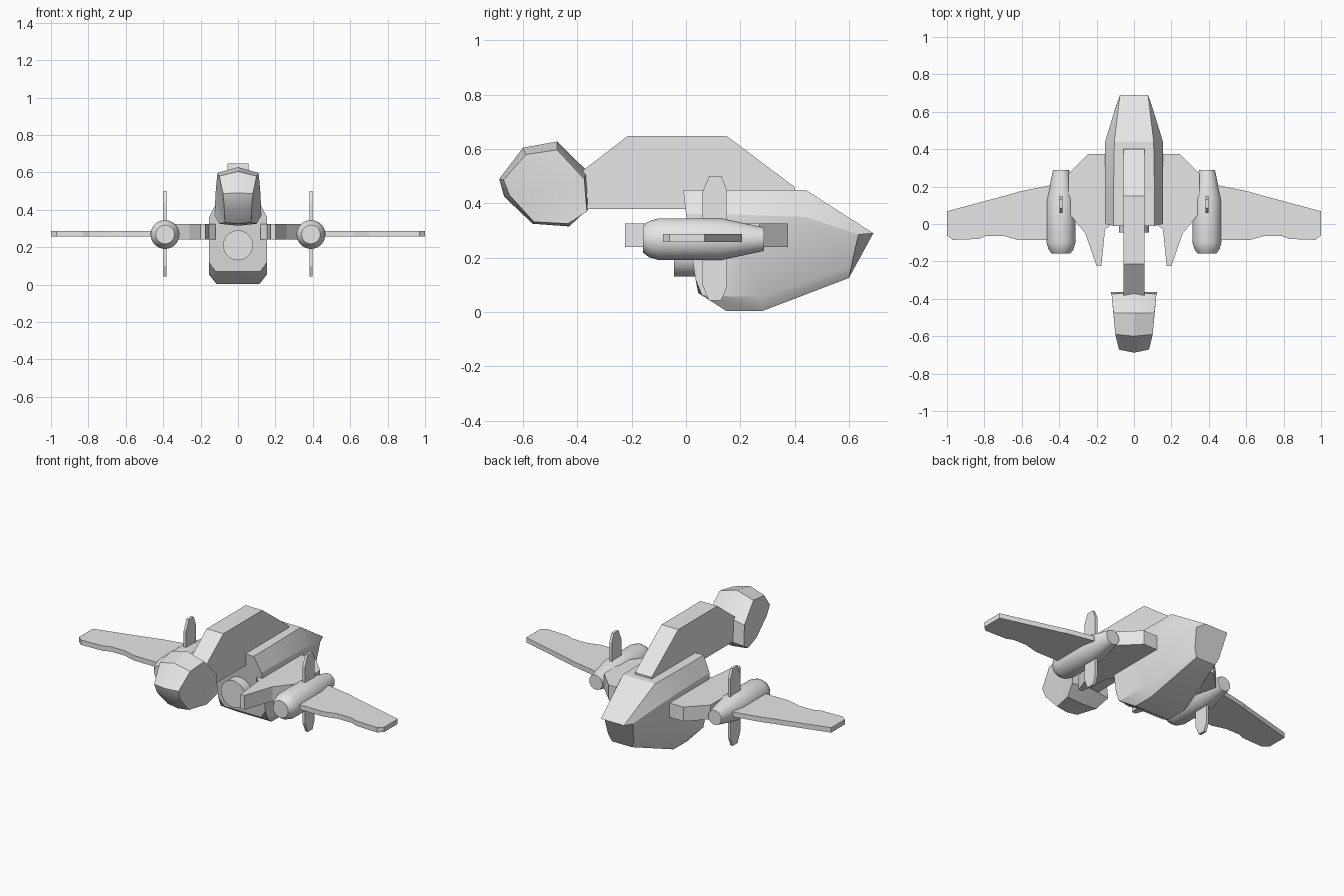
import bpy, bmesh, math

old = bpy.data.objects.get("Cube")
if old:
    bpy.data.objects.remove(old)

grey = bpy.data.materials.new("plain_grey")
grey.use_nodes = True
grey.diffuse_color = (0.8, 0.8, 0.8, 1)
grey.node_tree.nodes["Principled BSDF"].inputs["Base Color"].default_value = (0.8, 0.8, 0.8, 1)


def finish(name, bm, angle=0):
    bmesh.ops.recalc_face_normals(bm, faces=bm.faces)
    mesh = bpy.data.meshes.new(name)
    bm.to_mesh(mesh)
    bm.free()
    mesh.materials.append(grey)
    obj = bpy.data.objects.new(name, mesh)
    bpy.context.collection.objects.link(obj)
    if angle:
        bpy.ops.object.select_all(action='DESELECT')
        obj.select_set(True)
        bpy.context.view_layer.objects.active = obj
        bpy.ops.object.shade_smooth_by_angle(angle=math.radians(angle))
    return obj


def loft(name, rings, angle=0):
    """Skin a row of closed rings and cap both ends."""
    bm = bmesh.new()
    rows = [[bm.verts.new(p) for p in ring] for ring in rings]
    n = len(rows[0])
    for a, b in zip(rows, rows[1:]):
        for i in range(n):
            j = (i + 1) % n
            bm.faces.new((a[i], a[j], b[j], b[i]))
    bm.faces.new(rows[0])
    bm.faces.new(rows[-1])
    return finish(name, bm, angle)


def slab_z(name, outline, z0, z1, side=1):
    return loft(name, [[(side * x, y, z) for x, y in outline] for z in (z0, z1)])


def slab_x(name, outline, x0, x1):
    return loft(name, [[(x, y, z) for y, z in outline] for x in (x0, x1)])


def lathe_y(name, profile, x, z, segments=32):
    rings = []
    for y, r in profile:
        turns = [2 * math.pi * i / segments for i in range(segments)]
        rings.append([(x + r * math.cos(t), y, z + r * math.sin(t)) for t in turns])
    return loft(name, rings, 35)


# Hull: half sections from top edge to bottom edge, mirrored into rings
half_sections = [
    [(.11, -.01, .45), (.155, .0, .36), (.155, .035, .12), (.12, .045, .07)],
    [(.11, .15, .45), (.155, .15, .36), (.155, .06, .06), (.115, .15, .003)],
    [(.105, .44, .45), (.155, .44, .35), (.155, .28, .055), (.115, .28, .003)],
    [(.075, .69, .29), (.095, .635, .285), (.085, .61, .17), (.065, .60, .125)],
]
hull_rings = [s + [(-x, y, z) for x, y, z in reversed(s)] for s in half_sections]
loft("hull", hull_rings, 25)

# Spine carrying the cockpit, and the round intake below it
slab_x("spine", [(-.40, .38), (-.40, .505), (-.215, .648), (.15, .648),
                 (.40, .46), (.40, .38)], -.055, .055)
lathe_y("front_intake", [(-.045, .08), (.10, .08)], 0, .21)

# Cockpit: crowned rim around two flaring cheeks, (half width, y, z)
cheek = [(.08, -.672, .487), (.10, -.59, .58), (.11, -.475, .597), (.12, -.375, .49),
         (.125, -.365, .37), (.10, -.435, .325), (.07, -.56, .332), (.075, -.65, .43)]
rim = [(-.688, .49), (-.60, .605), (-.475, .628), (-.365, .52),
       (-.36, .38), (-.43, .315), (-.565, .325), (-.67, .425)]
bm = bmesh.new()
mid = [bm.verts.new((0, y, z)) for y, z in rim]
for s in (-1, 1):
    edge = [bm.verts.new((s * x, y, z)) for x, y, z in cheek]
    for i in range(len(edge)):
        j = (i + 1) % len(edge)
        bm.faces.new((mid[i], mid[j], edge[j], edge[i]))
    # cheek fans out from its upper rear corner
    for i in range(4, 10):
        bm.faces.new((edge[3], edge[i % 8], edge[(i + 1) % 8]))
finish("cockpit", bm, 30)

stub_plan = [(.12, .375), (.245, .375), (.35, .27), (.35, .06), (.26, -.05),
             (.20, -.225), (.175, -.225), (.155, -.03), (.12, .0)]
wing_plan = [(.40, .205), (.46, .205), (.62, .172), (.65, .162), (1.0, .068), (1.0, -.06), (.97, -.085),
             (.83, -.08), (.79, -.063), (.70, -.063), (.62, -.085), (.40, -.085)]
blade_side = [(.06, .10), (.085, .042), (.13, .042), (.15, .09),
              (.15, .45), (.13, .50), (.085, .50), (.06, .44)]
pod_profile = [(-.158, .05), (-.135, .067), (-.10, .077), (.13, .077), (.288, .043)]

# Wings, engine pods and upright blades on both sides
for s, side in ((1, "left"), (-1, "right")):
    slab_z(side + "_wing_root", stub_plan, .24, .325, s)
    slab_z(side + "_wing", wing_plan, .258, .287, s)
    lathe_y(side + "_engine_pod", pod_profile, s * .39, .268)
    slab_x(side + "_blade", blade_side, s * .39 - .008, s * .39 + .008)
